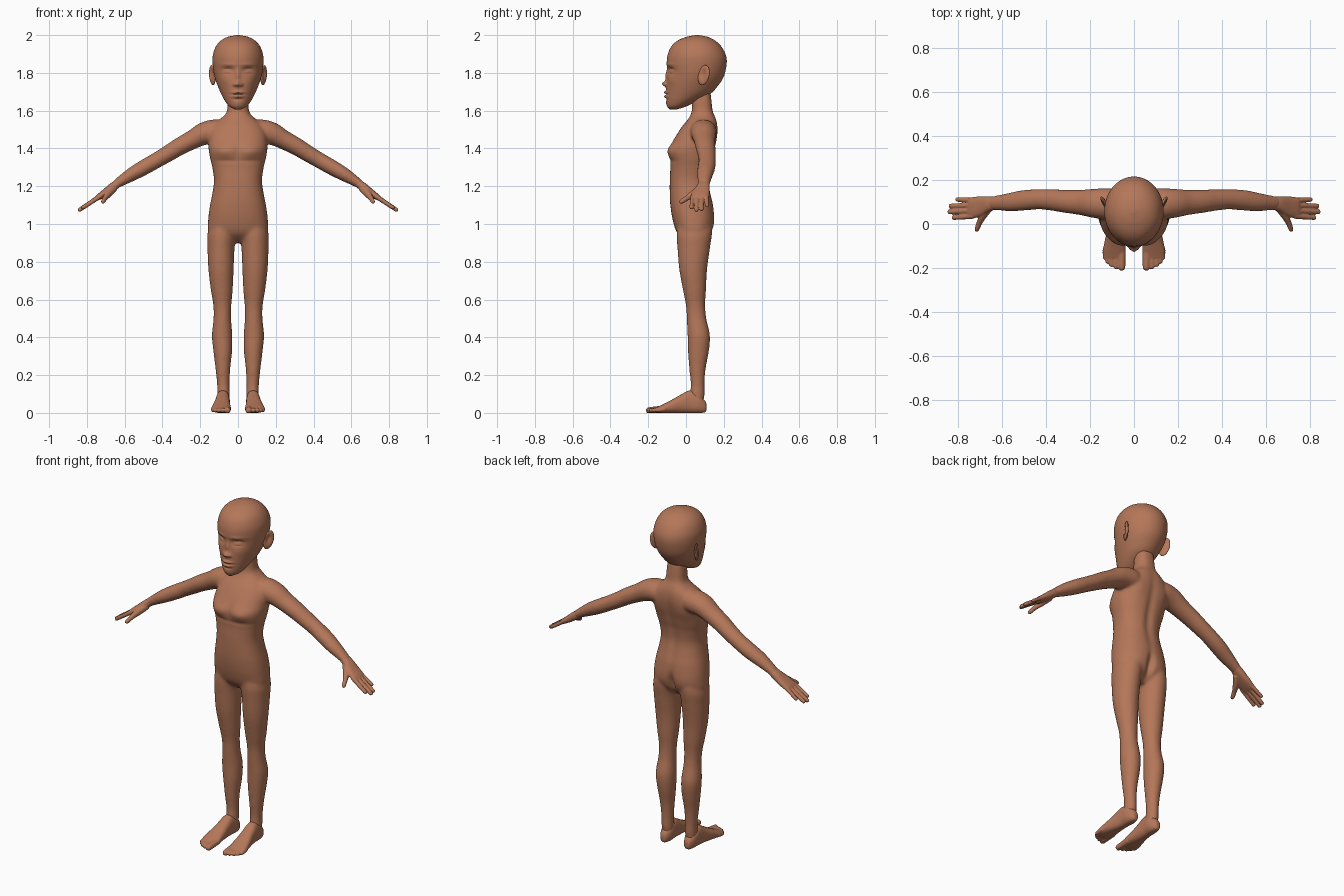
import bpy, bmesh, math
from mathutils import Vector, Matrix

Y, Z = Vector((0, 1, 0)), Vector((0, 0, 1))
skin = bpy.data.materials.new("brown skin")
skin.diffuse_color = (0.46, 0.185, 0.10, 1)


def spline(rows, sub):
    """Catmull-Rom through rows of numbers."""
    rows = [rows[0]] + list(rows) + [rows[-1]]
    out = []
    for i in range(1, len(rows) - 2):
        for k in range(sub):
            t = k / sub
            out.append([0.5 * (2 * b + (c - a) * t + (2 * a - 5 * b + 4 * c - d) * t * t
                               + (3 * b - a - 3 * c + d) * t ** 3)
                        for a, b, c, d in zip(*rows[i - 1:i + 3])])
    return out + [list(rows[-1])]


def tube(bm, rows, axis=None, up=Y, n=40, power=2.0, sub=6, s=1):
    """Loft of closed rings; row = x, y, z, radius along up, radius sideways."""
    rows = spline(rows, sub)
    pts = [Vector((r[0] * s, r[1], r[2])) for r in rows]
    rings = []
    for i, r in enumerate(rows):
        t = axis or (pts[min(i + 1, len(pts) - 1)] - pts[max(i - 1, 0)]).normalized()
        u = (up - t * up.dot(t)).normalized()
        v = t.cross(u)
        ring = []
        for k in range(n):
            c, w = math.cos(2 * math.pi * k / n), math.sin(2 * math.pi * k / n)
            c = math.copysign(abs(c) ** (2 / power), c)
            w = math.copysign(abs(w) ** (2 / power), w)
            ring.append(bm.verts.new(pts[i] + u * c * max(r[3], .001) + v * w * max(r[4], .001)))
        rings.append(ring)
    for a, b in zip(rings, rings[1:]):
        for k in range(n):
            bm.faces.new((a[k], a[(k + 1) % n], b[(k + 1) % n], b[k]))
    bm.faces.new(rings[0])
    bm.faces.new(rings[-1])


def digit(bm, a, b, ra, rb, up=Y):
    """Tapered finger or toe with a round tip."""
    a, b = Vector(a), Vector(b)
    d = (b - a).normalized()
    rows = [(a, ra), (a.lerp(b, .5), (ra + rb) / 2), (b - d * rb, rb),
            (b - d * rb * .35, rb * .75), (b, rb * .15)]
    tube(bm, [(*p, r, r) for p, r in rows], up=up, n=20, sub=4)


def levels(rows, power_shift=0):
    """Rows of z, centre x, half width, front y, back y -> tube rows."""
    return [(x, (f + b) / 2, z, (b - f) / 2, w) for z, x, w, f, b in rows]


def finish(name, bm, voxel=0, smooth=0, mirror=False):
    bmesh.ops.recalc_face_normals(bm, faces=bm.faces)
    me = bpy.data.meshes.new(name)
    bm.to_mesh(me)
    bm.free()
    ob = bpy.data.objects.new(name, me)
    bpy.context.collection.objects.link(ob)
    me.materials.append(skin)
    if voxel:
        m = ob.modifiers.new("fuse", 'REMESH')
        m.mode, m.voxel_size = 'VOXEL', voxel
    if smooth:
        m = ob.modifiers.new("soften", 'SMOOTH')
        m.factor, m.iterations = 0.5, smooth
    if mirror:
        m = ob.modifiers.new("mirror", 'MIRROR')
        m.use_mirror_merge = False
    bpy.ops.object.select_all(action='DESELECT')
    ob.select_set(True)
    bpy.context.view_layer.objects.active = ob
    bpy.ops.object.convert(target='MESH')
    bpy.ops.object.shade_smooth()
    if not ob.data.materials:
        ob.data.materials.append(skin)
    return ob


def sculpt(ob, bumps, side):
    """Push the front (side -1) or back (side 1) along y in soft mirrored spots."""
    me = ob.data
    normals = [v.normal.y for v in me.vertices]
    for v, ny in zip(me.vertices, normals):
        fade = min(1, max(0, side * ny) * 1.6)
        if fade:
            x, z = abs(v.co.x), v.co.z
            v.co.y += fade * sum(d * math.exp(-((x - cx) / sx) ** 2 - ((z - cz) / sz) ** 2)
                                 for cx, cz, sx, sz, d in bumps)
    me.update()


# Torso and neck
bm = bmesh.new()
tube(bm, levels([
    (.90, 0, .09, .01, .08), (.95, 0, .155, -.045, .13), (1.02, 0, .158, -.07, .15),
    (1.10, 0, .148, -.083, .145), (1.16, 0, .136, -.086, .132), (1.23, 0, .127, -.086, .121),
    (1.30, 0, .136, -.083, .128), (1.34, 0, .146, -.086, .138), (1.39, 0, .155, -.092, .15),
    (1.43, 0, .156, -.075, .16), (1.48, 0, .15, -.045, .168), (1.52, 0, .132, -.018, .168),
    (1.55, 0, .102, .007, .162), (1.575, 0, .072, .023, .152), (1.60, 0, .058, .031, .142),
    (1.65, 0, .054, .033, .136), (1.70, 0, .05, .04, .13)]), axis=Z, n=64, power=2.35)
# Legs and arms
for s in (1, -1):
    tube(bm, levels([
        (1.03, .08, .055, -.04, .125), (.95, .086, .075, -.05, .136), (.88, .09, .072, -.046, .128),
        (.76, .09, .067, -.036, .112), (.65, .086, .058, -.016, .106), (.57, .083, .048, -.001, .102),
        (.50, .083, .047, .004, .108), (.41, .084, .054, .008, .127), (.33, .081, .05, .01, .122),
        (.23, .08, .039, .017, .104), (.15, .078, .033, .025, .098), (.09, .077, .033, .02, .098),
        (.04, .077, .028, .03, .09)]), axis=Z, n=48, s=s)
    tube(bm, [(.07, .092, 1.49, .06, .05), (.12, .092, 1.492, .07, .062), (.18, .094, 1.478, .067, .06),
              (.24, .098, 1.447, .058, .051), (.31, .103, 1.41, .053, .047), (.37, .109, 1.373, .049, .044),
              (.43, .112, 1.338, .046, .042), (.50, .108, 1.298, .047, .041), (.56, .10, 1.264, .043, .037),
              (.62, .096, 1.227, .035, .028), (.655, .093, 1.203, .032, .022)], n=40, s=s)
body = finish("body", bm, voxel=.0065, smooth=22)
sculpt(body, [(.075, 1.385, .05, .035, -.013), (0, 1.39, .02, .05, .005), (.06, 1.335, .07, .012, .004)], -1)
sculpt(body, [(0, .98, .02, .06, -.024), (0, 1.3, .025, .2, -.01), (.08, .99, .05, .05, .005),
              (.09, 1.44, .04, .06, .006)], 1)

# Hands: palm, four fingers, thumb
bm = bmesh.new()
tube(bm, [(.62, .095, 1.226, .028, .02), (.66, .092, 1.198, .034, .023), (.70, .081, 1.168, .045, .02),
          (.74, .073, 1.141, .048, .015), (.757, .073, 1.129, .042, .008)], power=2.4)
for y0, x1, y1, r in ((.036, .828, .028, .0115), (.061, .847, .055, .012),
                      (.085, .842, .082, .0115), (.108, .812, .112, .0105)):
    digit(bm, (.73, y0, 1.147), (x1, y1, 1.138 - (x1 - .74) * .64), r + .001, r - .001)
tube(bm, [(.655, .078, 1.19, .02, .018), (.685, .04, 1.16, .02, .017), (.703, .006, 1.138, .014, .013),
          (.713, -.02, 1.121, .0125, .011), (.717, -.031, 1.115, .008, .008), (.718, -.035, 1.113, .002, .002)],
     up=Z, n=24)
finish("hands", bm, voxel=.0036, smooth=5, mirror=True)

# Feet: sole and instep, five toes
bm = bmesh.new()
tube(bm, [(.078, .109, .032, .012, .01), (.078, .10, .035, .031, .022), (.078, .065, .05, .05, .035),
          (.08, .02, .06, .06, .036), (.083, -.03, .048, .048, .04), (.087, -.08, .034, .034, .047),
          (.089, -.125, .023, .022, .052), (.089, -.155, .017, .014, .046)],
     axis=-Y, up=Z, power=2.4)
for x0, x1, y1, r in ((.057, .056, -.213, .0165), (.082, .082, -.206, .0115), (.102, .103, -.196, .011),
                      (.118, .120, -.182, .0105), (.130, .133, -.163, .010)):
    digit(bm, (x0, -.11, .022), (x1, y1, .013), r + .003, r, up=Z)
feet = finish("feet", bm, voxel=.004, smooth=5, mirror=True)
for v in feet.data.vertices:
    v.co.z = max(v.co.z - .001, 0)

# Head with sculpted face
bm = bmesh.new()
tube(bm, levels([
    (1.606, 0, .015, -.085, -.05), (1.622, 0, .045, -.098, .0), (1.65, 0, .068, -.104, .06),
    (1.69, 0, .09, -.106, .13), (1.73, 0, .107, -.105, .168), (1.77, 0, .121, -.101, .195),
    (1.81, 0, .130, -.099, .209), (1.86, 0, .135, -.102, .216), (1.90, 0, .132, -.096, .209),
    (1.94, 0, .117, -.078, .187), (1.97, 0, .092, -.046, .156), (1.99, 0, .056, .0, .117),
    (2.0, 0, .008, .05, .068)]), axis=Z, n=160, sub=13)
head = finish("head", bm, smooth=4)
sculpt(head, [
    (.052, 1.813, .03, .018, .014), (.05, 1.843, .04, .010, -.004),      # sockets, brows
    (.054, 1.808, .019, .009, -.008), (.054, 1.821, .02, .003, .004),    # eyes, lid creases
    (.054, 1.796, .018, .003, .002), (.054, 1.809, .015, .0025, .002),
    (0, 1.785, .012, .03, -.009), (0, 1.742, .014, .014, -.022),         # nose
    (.018, 1.738, .009, .009, -.011),
    (0, 1.697, .027, .007, -.012), (0, 1.675, .024, .008, -.012),        # lips
    (0, 1.686, .034, .003, .006), (0, 1.66, .025, .006, .004),
    (0, 1.635, .025, .018, -.003), (.07, 1.76, .03, .025, -.004)], -1)   # chin, cheeks

# Ears: dished shells
bm = bmesh.new()
bmesh.ops.create_uvsphere(bm, u_segments=32, v_segments=24, radius=1)
for v in bm.verts:
    if v.co.x > 0:
        v.co.x -= 1.1 * math.exp(-((v.co.y + .15) ** 2 + (v.co.z - .1) ** 2) / .3)
bm.transform(Matrix.Translation((.136, .094, 1.788)) @ Matrix.Rotation(math.radians(-25), 4, 'Z')
             @ Matrix.Rotation(math.radians(-15), 4, 'X') @ Matrix.Diagonal((.012, .032, .054, 1)))
finish("ears", bm, mirror=True)
